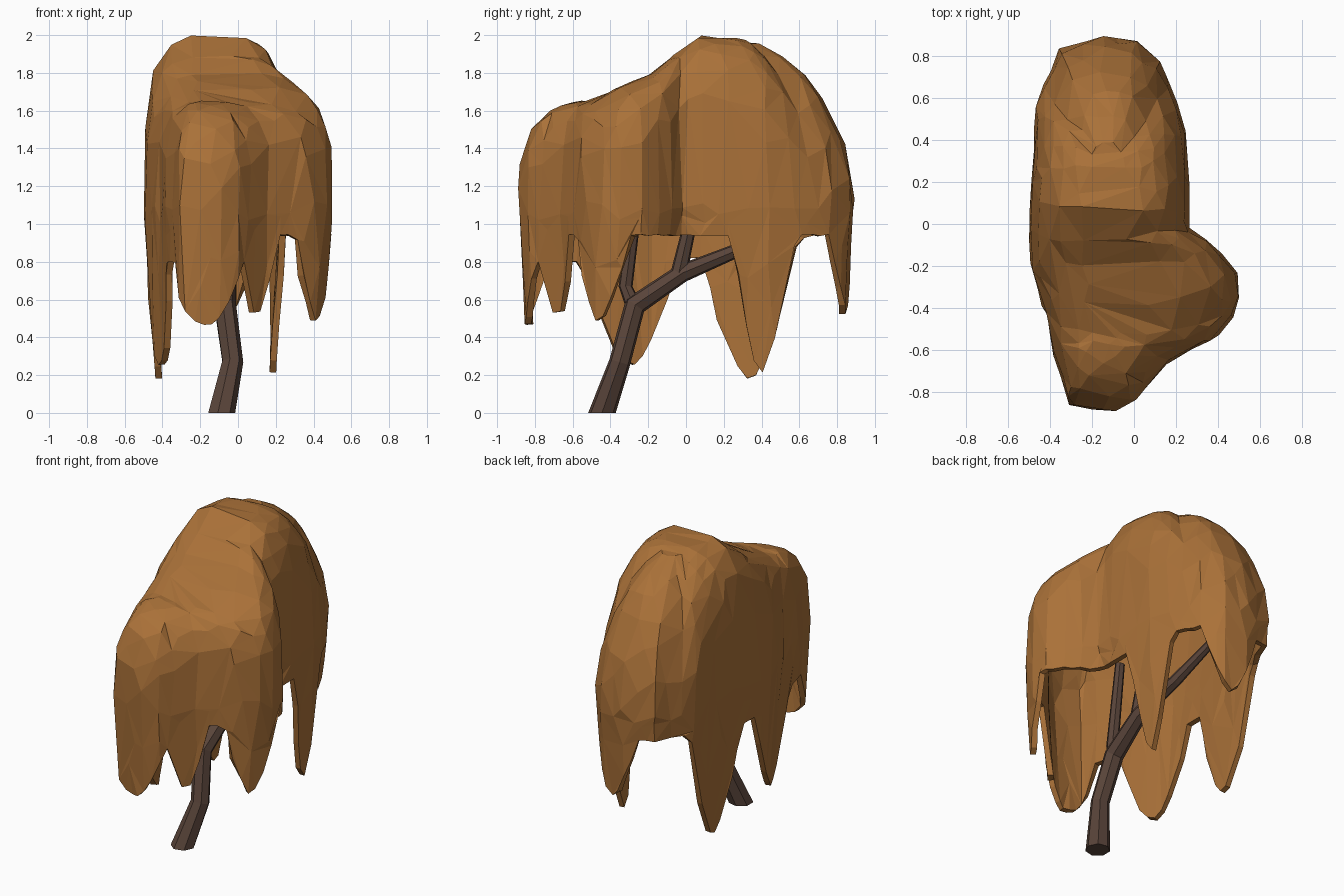
import bpy, bmesh, math, random
from mathutils import Vector

if "Cube" in bpy.data.objects:
    bpy.data.objects.remove(bpy.data.objects["Cube"])

random.seed(4)


def material(name, rgb):
    m = bpy.data.materials.new(name)
    m.diffuse_color = (*rgb, 1)
    m.use_nodes = True
    m.node_tree.nodes["Principled BSDF"].inputs["Base Color"].default_value = m.diffuse_color
    return m


LEAF = material("autumn_leaf", (0.40, 0.165, 0.04))
BARK = material("bark", (0.10, 0.058, 0.042))


def make_object(name, bm, mat):
    mesh = bpy.data.meshes.new(name)
    bm.to_mesh(mesh)
    bm.free()
    mesh.materials.append(mat)
    ob = bpy.data.objects.new(name, mesh)
    bpy.context.collection.objects.link(ob)
    return ob


def lerp_table(table, y):
    for (a, u), (b, v) in zip(table, table[1:]):
        if y <= b:
            return u + (v - u) * max(0, (y - a) / (b - a))
    return table[-1][1]


# Plan outline of the crown, counted clockwise from the back
OUTLINE = [(-.15, .89), (.02, .87), (.12, .77), (.20, .60), (.25, .45), (.265, .2),
           (.255, -.02), (.38, -.1), (.49, -.22), (.505, -.35), (.46, -.47), (.37, -.55),
           (.18, -.65), (.11, -.72), (.01, -.84), (-.1, -.89), (-.31, -.87),
           (-.36, -.7), (-.43, -.4), (-.495, -.2), (-.5, 0), (-.47, .57), (-.35, .83)]
# Crown height and ridge x position along y
RIDGE_Z = [(-.5, 1.65), (-.35, 1.73), (-.2, 1.79), (-.08, 1.88), (.08, 2.0), (.3, 1.98)]
RIDGE_X = [(-.5, -.15), (-.3, -.06), (-.1, -.11), (.3, -.13)]
# Hanging strands: x, y, tip height, half width, bluntness
STRANDS = [(-.48, -.3, .24, .27, 1.6), (-.49, .35, .17, .26, 1.6), (.265, .42, .19, .18, 1.5),
           (-.05, .88, .52, .19, 1.7), (-.18, -.88, .46, .22, 2.2), (.12, -.7, .5, .11, 1.5),
           (.46, -.47, .48, .18, 1.6)]


def resample(points, count):
    pts = [Vector(p) for p in points]
    segs = list(zip(pts, pts[1:] + pts[:1]))
    total = sum((b - a).length for a, b in segs)
    out = []
    for i in range(count):
        d = total * i / count
        for a, b in segs:
            length = (b - a).length
            if d <= length:
                out.append(a.lerp(b, d / length))
                break
            d -= length
    return out


def hem(p):
    base = .94
    if p.y < -.5 and p.x < .2:
        base = .8
    elif p.x < -.3 and p.y < .5:
        base = .82
    z = base
    for x, y, tip, w, blunt in STRANDS:
        d = (p - Vector((x, y))).length / w
        if d < 1:
            z = min(z, tip + (base - tip) * d ** blunt)
    return z


# Weeping crown: domed ribs falling into a hanging, jagged skirt
def crown():
    bm = bmesh.new()
    shoulder = 1.12
    ribs = []
    for p in resample(OUTLINE, 88):
        sy = min(.25, max(-.5, p.y))
        s = Vector((lerp_table(RIDGE_X, sy), sy))
        top, low = lerp_table(RIDGE_Z, sy), hem(p)
        # square shoulders at the sides, rounder at front and back
        end = min(1, abs(p.y - sy) / .4)
        power = 3.6 + ((1.85 if p.y > 0 else 2.6) - 3.6) * end
        rib = []
        for t in (.22, .42, .6, .74, .85, .93, .98, 1):
            q = s.lerp(p, t)
            rib.append((q.x, q.y, shoulder + (top - shoulder) * max(0, 1 - t ** power) ** (1 / power)))
        inward = (s - p).normalized()
        for k in range(1, 6):
            z = shoulder + (low - shoulder) * k / 5
            q = p + inward * .05 * (shoulder - z) / .9
            rib.append((q.x, q.y, z))
        j = .006
        ribs.append([bm.verts.new((x + random.uniform(-j, j), y + random.uniform(-j, j),
                                   z + random.uniform(-j, j))) for x, y, z in rib])
    for a, b in zip(ribs, ribs[1:] + ribs[:1]):
        for k in range(len(a) - 1):
            bm.faces.new((a[k], a[k + 1], b[k + 1], b[k]))
    bm.faces.new([r[0] for r in ribs])
    bmesh.ops.recalc_face_normals(bm, faces=bm.faces)
    bmesh.ops.triangulate(bm, faces=bm.faces)
    if sum(f.normal.z * f.calc_area() for f in bm.faces) < 0:
        bmesh.ops.reverse_faces(bm, faces=bm.faces)
    ob = make_object("weeping_crown", bm, LEAF)
    dec = ob.modifiers.new("facets", "DECIMATE")
    dec.ratio = .25
    sol = ob.modifiers.new("thickness", "SOLIDIFY")
    sol.thickness = .035
    sol.offset = -1


# Trunk and limbs: tapered seven-sided tubes along x, y, z, radius points
def limb(name, path, sides=7):
    bm = bmesh.new()
    pts = [Vector(p[:3]) for p in path]
    rings = []
    for i, p in enumerate(pts):
        d = pts[min(i + 1, len(pts) - 1)] - pts[max(i - 1, 0)]
        if p.z == 0:
            d = Vector((0, 0, 1))
        d.normalize()
        u = Vector((1, 0, 0))
        u = (u - d * u.dot(d)).normalized()
        v = d.cross(u)
        rings.append([bm.verts.new(p + path[i][3] * (u * math.cos(a) + v * math.sin(a)))
                      for a in (2 * math.pi * k / sides for k in range(sides))])
    for a, b in zip(rings, rings[1:]):
        for k in range(sides):
            n = (k + 1) % sides
            bm.faces.new((a[k], a[n], b[n], b[k]))
    bm.faces.new(rings[0][::-1])
    bm.faces.new(rings[-1])
    bmesh.ops.recalc_face_normals(bm, faces=bm.faces)
    make_object(name, bm, BARK)


crown()
limb("trunk", [(-.09, -.445, 0, .075), (-.03, -.35, .27, .058), (-.07, -.27, .57, .06),
               (-.06, -.02, .74, .05), (-.1, .27, .86, .038), (-.16, .6, 1.05, .025)])
limb("front_limb", [(-.07, -.27, .55, .045), (-.1, -.32, .67, .038), (-.1, -.25, 1.2, .03)])
limb("upper_limb", [(-.06, -.04, .73, .045), (-.06, .01, .95, .038), (-.08, .05, 1.3, .022)])
